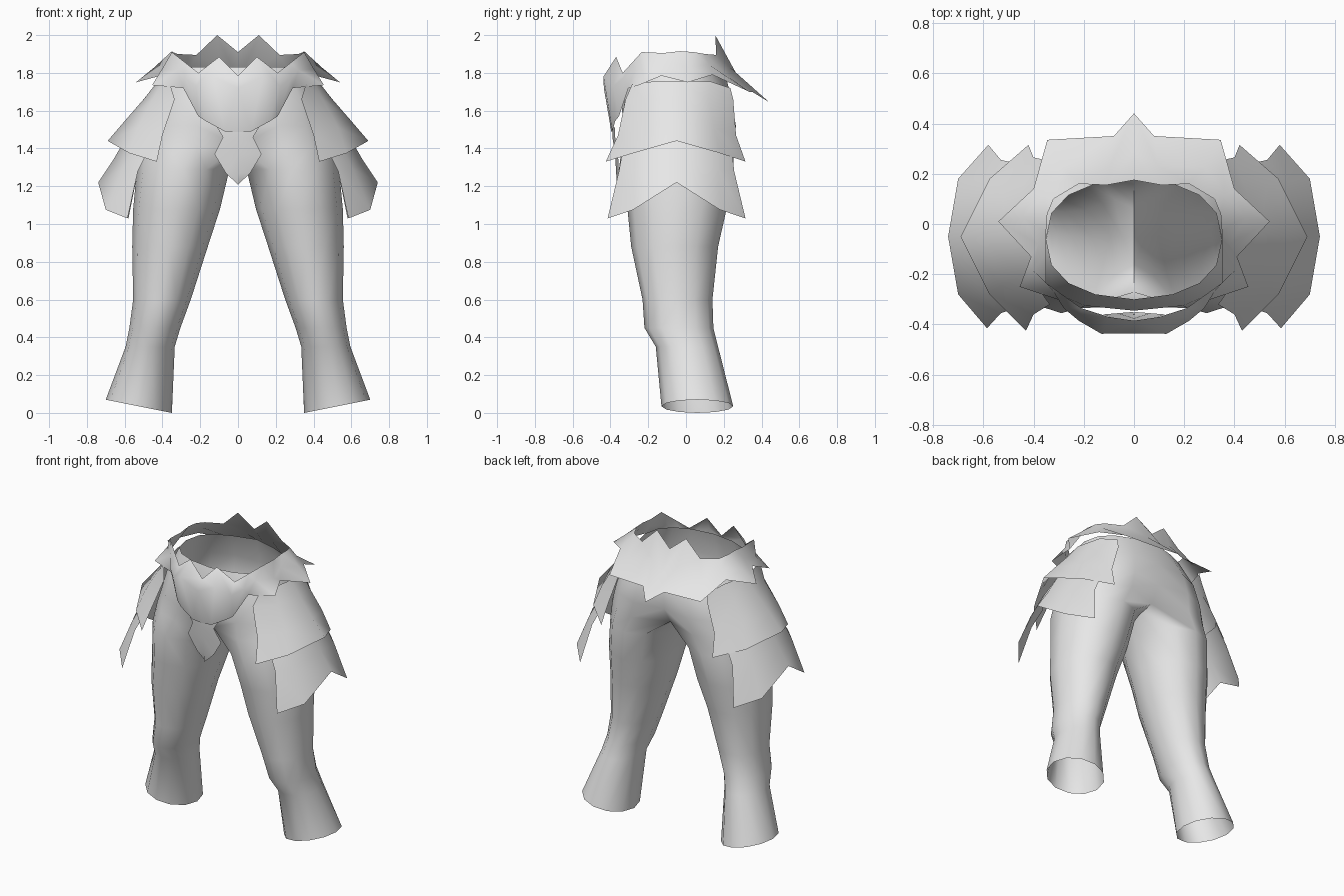
import bpy, math
from mathutils import Vector

grey = bpy.data.materials.new("plain_grey")
grey.diffuse_color = (0.8, 0.8, 0.8, 1)


def make(name, verts, faces):
    """Right-hand half of a part, mirrored across x = 0 and smoothed."""
    me = bpy.data.meshes.new(name)
    me.from_pydata([tuple(v) for v in verts], [], faces)
    me.materials.append(grey)
    ob = bpy.data.objects.new(name, me)
    bpy.context.collection.objects.link(ob)
    mod = ob.modifiers.new("mirror", 'MIRROR')
    mod.merge_threshold = 0.0005
    bpy.ops.object.select_all(action='DESELECT')
    ob.select_set(True)
    bpy.context.view_layer.objects.active = ob
    bpy.ops.object.modifier_apply(modifier="mirror")
    bpy.ops.object.shade_smooth_by_angle(angle=math.radians(75))
    return ob


def sheet(name, rows):
    """Open sheet through rows of points, top row first, front to back."""
    n = len(rows[0])
    verts = [p for r in rows for p in r]
    faces = [(i * n + j, (i + 1) * n + j, (i + 1) * n + j + 1, i * n + j + 1)
             for i in range(len(rows) - 1) for j in range(n - 1)]
    return make(name, verts, faces)


# Leg rings: z, inner x, outer x, front y, back y
legs = [(0.035, .35, .70, -.13, .25), (.35, .335, .595, -.16, .17),
        (.45, .305, .575, -.22, .145), (.60, .25, .555, -.23, .14),
        (.88, .16, .56, -.29, .17), (1.08, .095, .555, -.31, .215),
        (1.29, .045, .535, -.355, .25)]
# Hip half-rings: z, outer x, front y, back y, front and back y on the centre line
hips = [(1.41, .52, -.36, .275, -.27, .17), (1.52, .485, -.355, .285, -.33, .235),
        (1.66, .44, -.345, .26, -.345, .24), (1.83, .35, -.295, .175, -.30, .20)]
N = 12
verts, faces = [], []
for k, (z, xi, xo, yf, yb) in enumerate(legs):
    for j in range(N):
        a = 2 * math.pi * j / N
        verts.append(((xi + xo) / 2 + (xo - xi) / 2 * math.cos(a),
                      (yf + yb) / 2 + (yb - yf) / 2 * math.sin(a),
                      z + (0.035 * math.cos(a) if k == 0 else 0)))
for k, (z, xo, yf, yb, sf, sb) in enumerate(hips):
    for j in range(N):
        if 4 <= j <= 8:                      # centre line, arched at the crotch
            s = (j - 4) / 4
            arch = 0.03 * math.sin(math.pi * s) if k == 0 else 0
            verts.append((0, sb + (sf - sb) * s, z - arch))
        else:
            t = math.radians(22.5 * (j if j < 4 else j - N))
            x = xo * abs(math.cos(t)) ** 0.85
            y = math.copysign(abs(math.sin(t)) ** 0.85, math.sin(t))
            verts.append((x, (yf + yb) / 2 + (yb - yf) / 2 * y, z))
for k in range(len(legs) + len(hips) - 1):
    for j in range(N):
        if k >= len(legs) and 4 <= j < 8:    # no wall on the centre plane
            continue
        faces.append((k * N + j, k * N + (j + 1) % N,
                      (k + 1) * N + (j + 1) % N, (k + 1) * N + j))
make("trousers", verts, faces)

# Belt: jagged upper and lower edges with a bulging front
top = [(0, -.385, 1.785), (.10, -.37, 1.885), (.21, -.335, 1.80),
       (.28, -.285, 1.855), (.35, -.235, 1.91), (.35, -.12, 1.905),
       (.35, -.03, 1.915), (.345, .04, 1.91), (.32, .10, 1.90),
       (.22, .16, 1.895), (.11, .155, 2.0), (0, .175, 1.91)]
low = [(0, -.395, 1.487), (.07, -.39, 1.49), (.17, -.375, 1.545),
       (.21, -.355, 1.57), (.29, -.305, 1.72), (.455, -.25, 1.735),
       (.41, -.13, 1.785), (.54, .01, 1.75), (.40, .14, 1.79),
       (.345, .335, 1.70), (.08, .35, 1.70), (0, .44, 1.645)]
mid = [(Vector(t) + Vector(b)) / 2 for t, b in zip(top, low)]
mid[:4] = [(0, -.435, 1.72), (.13, -.437, 1.78), (.22, -.385, 1.73), (.28, -.335, 1.77)]
for i in (9, 10, 11):
    mid[i] += Vector((0, -0.02, -0.02))
sheet("belt", [top, mid, low])

# Loincloth hanging under the belt
cloth = [(.11, -.375, 1.51), (.08, -.375, 1.46), (.125, -.36, 1.37),
         (.065, -.355, 1.27), (.002, -.35, 1.21)]
sheet("loincloth", [[(0, y - .015, z), (x, y, z)] for x, y, z in cloth])

# Upper hip plates
sheet("upper_hip_plate", [
    [(.36, -.285, 1.74), (.40, -.17, 1.755), (.425, -.03, 1.755),
     (.385, .13, 1.755), (.33, .235, 1.72)],
    [(.335, -.32, 1.66), (.45, -.21, 1.66), (.50, -.04, 1.66),
     (.45, .12, 1.66), (.335, .25, 1.66)],
    [(.40, -.36, 1.47), (.53, -.245, 1.51), (.60, -.05, 1.545),
     (.53, .15, 1.51), (.40, .265, 1.47)],
    [(.43, -.425, 1.33), (.575, -.28, 1.375), (.69, -.05, 1.44),
     (.575, .18, 1.375), (.42, .315, 1.33)]])

# Lower hip plates
sheet("lower_hip_plate", [
    [(.46, -.33, 1.42), (.53, -.25, 1.45), (.58, -.05, 1.48),
     (.53, .15, 1.45), (.46, .24, 1.42)],
    [(.53, -.355, 1.28), (.61, -.27, 1.29), (.66, -.05, 1.34),
     (.61, .17, 1.29), (.53, .255, 1.28)],
    [(.585, -.415, 1.03), (.70, -.28, 1.075), (.74, -.05, 1.22),
     (.70, .18, 1.075), (.58, .315, 1.03)]])
